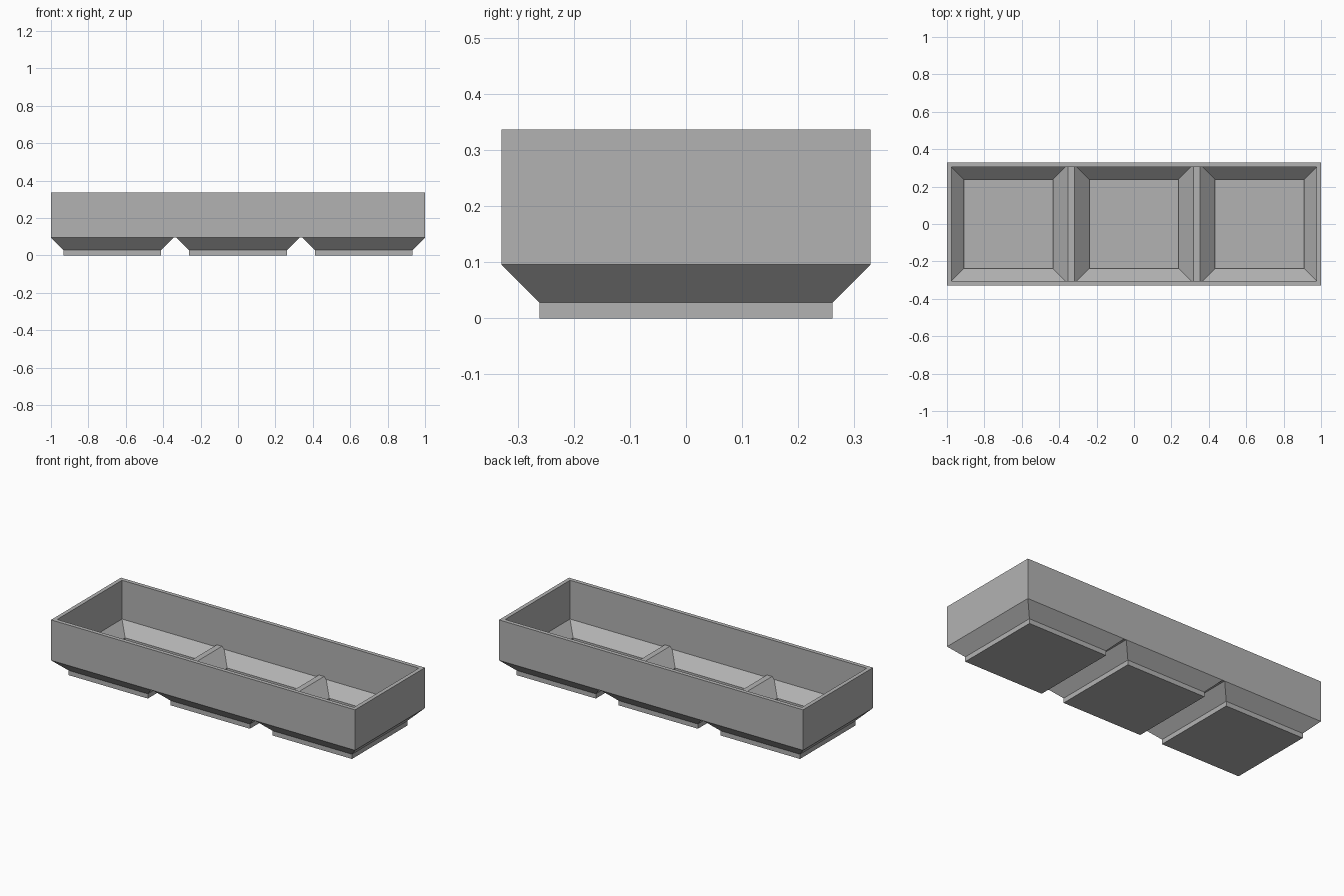
import bpy, bmesh

if "Cube" in bpy.data.objects:
    bpy.data.objects.remove(bpy.data.objects["Cube"])

# Main sizes
HALF, PITCH = 0.3286, 0.6714          # cell half width, cell spacing
FOOT = 0.261                          # foot half width at the ground
Z_FOOT, Z_BODY, Z_TOP = 0.028, 0.0955, 0.336
T = 0.0238                            # wall thickness
IN, FLOOR = HALF - T, FOOT - T        # inner half width, pocket floor half width
Z_BEND = Z_FOOT + 0.414 * T           # where the inner slope starts
Z_LEDGE = Z_BEND + IN - FLOOR         # where the inner slope meets the wall
Z_RIDGE = Z_BODY + T                  # top of the dividers
RIDGE = FLOOR + Z_RIDGE - Z_BEND      # ridge edge, from the cell centre

grey = bpy.data.materials.new("grey")
grey.diffuse_color = (0.45, 0.45, 0.45, 1)
grey.use_nodes = True
grey.node_tree.nodes["Principled BSDF"].inputs["Base Color"].default_value = grey.diffuse_color


def make(name, faces):
    bm = bmesh.new()
    for f in faces:
        bm.faces.new([bm.verts.new(p) for p in f])
    bmesh.ops.remove_doubles(bm, verts=bm.verts, dist=1e-5)
    me = bpy.data.meshes.new(name)
    bm.to_mesh(me)
    bm.free()
    me.materials.append(grey)
    bpy.context.collection.objects.link(bpy.data.objects.new(name, me))


def ring(cx, hx, hy, z):
    return [(cx - hx, -hy, z), (cx + hx, -hy, z), (cx + hx, hy, z), (cx - hx, hy, z)]


def loft(a, b):
    return [[a[i], a[(i + 1) % 4], b[(i + 1) % 4], b[i]] for i in range(4)]


# Outer walls, flat rim and inner walls
wall = [ring(0, 1, HALF, Z_BODY), ring(0, 1, HALF, Z_TOP),
        ring(0, 1 - T, IN, Z_TOP), ring(0, 1 - T, IN, Z_LEDGE)]
make("tray_wall", [f for a, b in zip(wall, wall[1:]) for f in loft(a, b)])

for i, side in enumerate(("left", "middle", "right")):
    cx = (i - 1) * PITCH

    # Chamfered foot
    a, b, c = (ring(cx, FOOT, FOOT, 0), ring(cx, FOOT, FOOT, Z_FOOT),
               ring(cx, HALF, HALF, Z_BODY))
    make(side + "_foot", [a[::-1]] + loft(a, b) + loft(b, c))

    # Pocket: floor, short upright, then sloped sides
    a, b, c = (ring(cx, FLOOR, FLOOR, Z_FOOT - 0.004), ring(cx, FLOOR, FLOOR, Z_BEND),
               ring(cx, IN, IN, Z_LEDGE))
    faces = [a] + [f[::-1] for f in loft(a, b) + loft(b, c)]
    # Slopes facing a divider run on up to its ridge
    for s in (-1, 1):
        if -1 <= i - 1 + s <= 1:
            quad = [(cx + s * IN, -IN, Z_LEDGE), (cx + s * IN, IN, Z_LEDGE),
                    (cx + s * RIDGE, IN, Z_RIDGE), (cx + s * RIDGE, -IN, Z_RIDGE)]
            faces.append(quad[::-1] if s > 0 else quad)
    make(side + "_pocket", faces)

# Divider tops and the narrow underside strips between the feet
for s, side in ((-1, "left"), (1, "right")):
    cx = s * PITCH / 2
    make(side + "_divider", [ring(cx, PITCH / 2 - RIDGE, IN, Z_RIDGE),
                             ring(cx, PITCH / 2 - HALF, HALF, Z_BODY)[::-1]])
